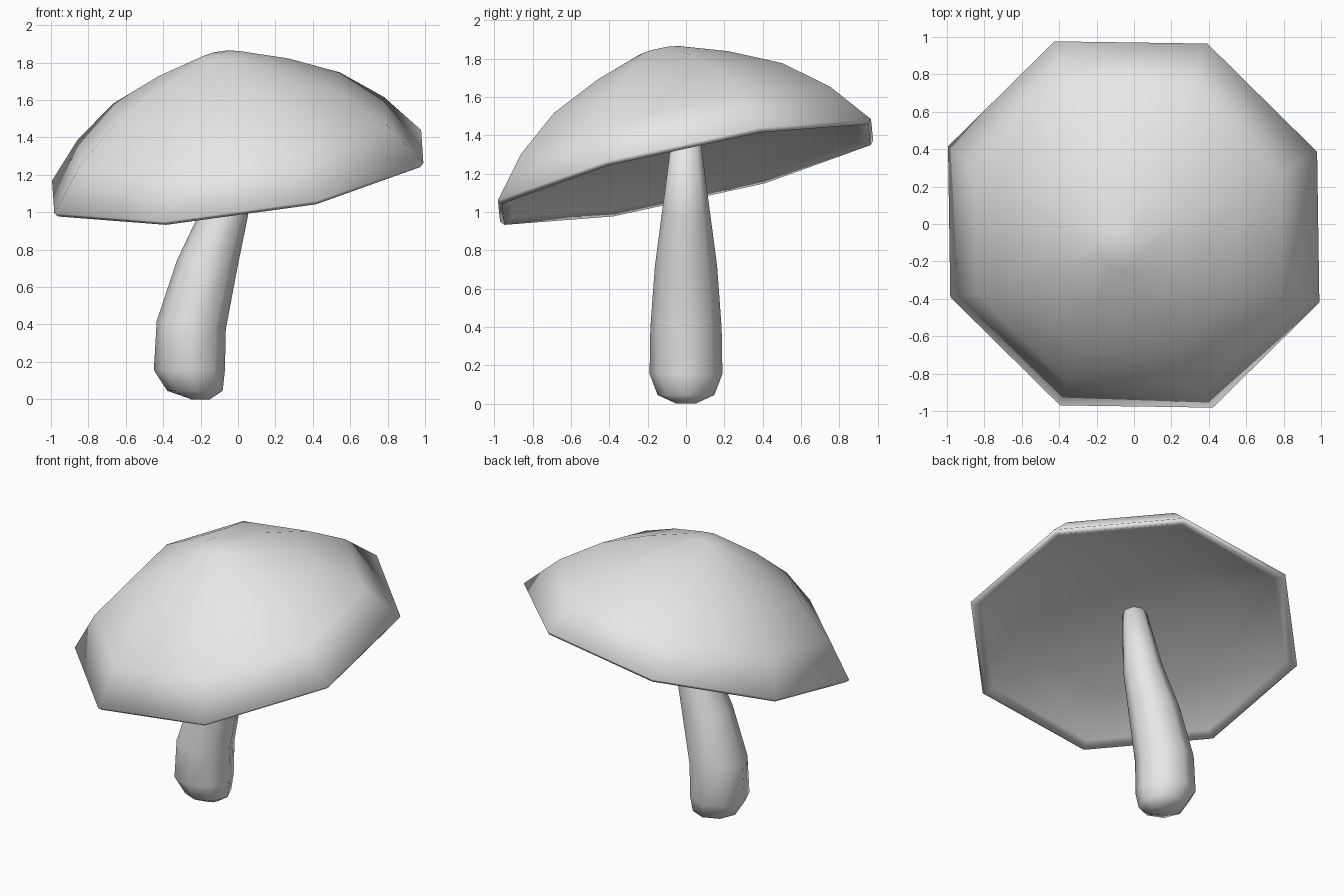
import bpy, bmesh
from math import cos, sin, pi
from mathutils import Matrix, Vector

if "Cube" in bpy.data.objects:
    bpy.data.objects.remove(bpy.data.objects["Cube"])

SIDES = 8

grey = bpy.data.materials.new("light_grey")
grey.use_nodes = True
grey.diffuse_color = (0.8, 0.8, 0.8, 1)
grey.node_tree.nodes["Principled BSDF"].inputs["Base Color"].default_value = (0.8, 0.8, 0.8, 1)


def ring(bm, matrix, radius, offset):
    """Add one eight-sided loop of vertices, or a single pole point."""
    if radius == 0:
        return [bm.verts.new(matrix @ Vector((0, 0, 0)))]
    angles = [offset + 2 * pi * i / SIDES for i in range(SIDES)]
    return [bm.verts.new(matrix @ Vector((radius * cos(a), radius * sin(a), 0))) for a in angles]


def loft(name, sections, offset):
    """Skin a list of (matrix, radius) sections into a smooth closed body."""
    bm = bmesh.new()
    loops = [ring(bm, m, r, offset) for m, r in sections]
    for low, high in zip(loops, loops[1:]):
        for i in range(SIDES):
            j = (i + 1) % SIDES
            corners = [low[i % len(low)], low[j % len(low)], high[j % len(high)], high[i % len(high)]]
            bm.faces.new(list(dict.fromkeys(corners)))
    for end in (loops[0], loops[-1]):
        if len(end) > 1:
            bm.faces.new(end)
    bmesh.ops.recalc_face_normals(bm, faces=bm.faces[:])
    for face in bm.faces:
        face.smooth = True
    mesh = bpy.data.meshes.new(name)
    bm.to_mesh(mesh)
    bm.free()
    mesh.materials.append(grey)
    obj = bpy.data.objects.new(name, mesh)
    bpy.context.collection.objects.link(obj)
    return obj


# Cap: dome, thin rolled rim and shallow hollow underside, tilted to one side
normal = Vector((-0.14, -0.22, 1)).normalized()
tilt = Vector((0, 0, 1)).rotation_difference(normal).to_matrix().to_4x4()
cap_frame = Matrix.Translation((0, 0, 1.205)) @ tilt
cap_profile = [
    (0, 0.668), (0.1, 0.655), (0.35, 0.557), (0.61, 0.42), (0.825, 0.234),
    (0.996, 0.012), (0.977, -0.01), (0.925, 0.02), (0.6, 0.1), (0, 0.15),
]
cap_sections = [(cap_frame @ Matrix.Translation((0, 0, h)), apothem / cos(pi / SIDES))
                for apothem, h in cap_profile]
loft("mushroom_cap", cap_sections, pi / SIDES)

# Stem: tapered, leaning body with a rounded foot; (x, z, radius, lean)
stem_path = [
    (-0.2, 0, 0.05, 0), (-0.23, 0.045, 0.148, 0), (-0.26, 0.155, 0.19, 0),
    (-0.25, 0.395, 0.186, 0.12), (-0.165, 0.72, 0.162, 0.16),
    (-0.07, 1.0, 0.125, 0.2), (0.0, 1.38, 0.075, 0.15),
]
stem_sections = [(Matrix.Translation((x, 0, z)) @ Matrix.Rotation(lean, 4, "Y"), r)
                 for x, z, r, lean in stem_path]
loft("mushroom_stem", stem_sections, 0)
